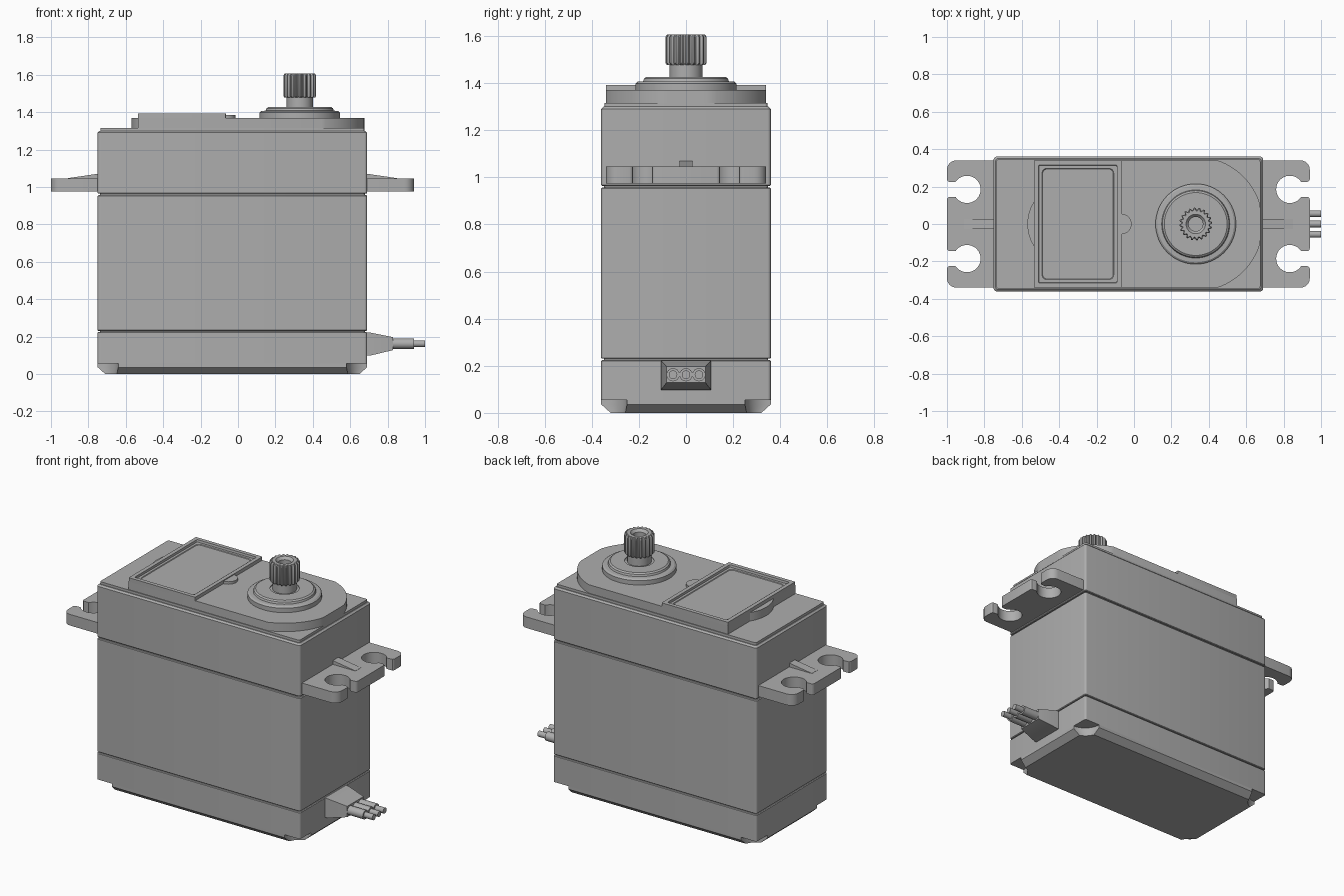
import bpy, bmesh, math
from math import sin, cos, pi, radians

old = bpy.data.objects.get("Cube")
if old:
    bpy.data.objects.remove(old)

grey = bpy.data.materials.new("mid_grey")
grey.use_nodes = True
COLOR = (0.42, 0.42, 0.42, 1)
grey.diffuse_color = COLOR
grey.node_tree.nodes["Principled BSDF"].inputs["Base Color"].default_value = COLOR

CX = -0.03            # middle of the case
HX, HY = 0.72, 0.36   # half length and half width of the case
SX = 0.33             # output shaft position


def loft(name, loops):
    """Skin a stack of equal-length 3D loops and cap both ends."""
    bm = bmesh.new()
    rings = [[bm.verts.new(p) for p in loop] for loop in loops]
    n = len(rings[0])
    for a, b in zip(rings, rings[1:]):
        for i in range(n):
            j = (i + 1) % n
            bm.faces.new((a[i], a[j], b[j], b[i]))
    bm.faces.new(rings[0][::-1])
    bm.faces.new(rings[-1])
    bmesh.ops.recalc_face_normals(bm, faces=bm.faces)
    mesh = bpy.data.meshes.new(name)
    bm.to_mesh(mesh)
    bm.free()
    mesh.materials.append(grey)
    obj = bpy.data.objects.new(name, mesh)
    bpy.context.collection.objects.link(obj)
    bpy.ops.object.select_all(action="DESELECT")
    obj.select_set(True)
    bpy.context.view_layer.objects.active = obj
    bpy.ops.object.shade_smooth_by_angle(angle=radians(30))
    return obj


def at_z(outline, z):
    return [(x, y, z) for x, y in outline]


def prism(name, outline, z0, z1):
    return loft(name, [at_z(outline, z0), at_z(outline, z1)])


def arc(cx, cy, r, a0, a1, n):
    return [(cx + r * cos(radians(a0 + (a1 - a0) * i / n)),
             cy + r * sin(radians(a0 + (a1 - a0) * i / n))) for i in range(n + 1)]


def rounded(cx, cy, hx, hy, r):
    pts = []
    for k, (sx, sy) in enumerate(((1, 1), (-1, 1), (-1, -1), (1, -1))):
        pts += arc(cx + sx * (hx - r), cy + sy * (hy - r), r, 90 * k, 90 * k + 90, 4)
    return pts


def case_block(name, z0, z1, bevel_low, bevel_high):
    def ring(inset, z):
        return at_z(rounded(CX, 0, HX - inset, HY - inset, 0.014), z)
    loops = [ring(bevel_low, z0), ring(0, z0 + bevel_low),
             ring(0, z1 - bevel_high), ring(bevel_high, z1)]
    return loft(name, loops if bevel_low else loops[1:])


def turned(name, profile, n=64):
    """Round part on the shaft axis from (radius, height) pairs."""
    return loft(name, [at_z(arc(SX, 0, r, 0, 360 - 360 / n, n - 1), z) for r, z in profile])


# Three case sections separated by thin grooves
case_block("lower_case", 0.055, 0.225, 0, 0.004)
case_block("middle_case", 0.23, 0.956, 0.004, 0.004)
case_block("upper_case", 0.964, 1.30, 0.004, 0.01)
prism("groove_core", rounded(CX, 0, HX - 0.012, HY - 0.012, 0.01), 0.1, 1.2)


# Chamfered base with a round screw pocket in each corner
def pocketed(inset, r=0.11):
    a = math.degrees(math.asin(inset / r))
    pts = []
    for k, (sx, sy) in enumerate(((1, 1), (-1, 1), (-1, -1), (1, -1))):
        pts += arc(CX + sx * HX, sy * HY, r, 270 - a + 90 * k, 180 + a + 90 * k, 10)
    return pts


loft("base_plate", [at_z(pocketed(0.04), 0), at_z(pocketed(0), 0.036), at_z(pocketed(0), 0.055)])

# Top lid and raised gear cover
prism("top_lid", rounded(CX, 0, HX - 0.015, HY - 0.015, 0.01), 1.29, 1.316)
edge = math.degrees(math.asin(0.34 / 0.36))
cover = [(min(x, 0.675), y) for x, y in arc(SX, 0, 0.36, -edge, edge, 40)]
prism("gear_cover", [(-0.535, -0.34)] + cover + [(-0.535, 0.34)], 1.31, 1.37)
prism("cover_bulge", arc(-0.35, 0, 0.22, 125, 235, 24), 1.315, 1.37)

# Label frame with a sunken centre and a small finger tab
FX, FH = -0.30, 0.235


def frame(inset, z, r):
    return at_z(rounded(FX, 0, FH - inset, 0.34 - inset, r), z)


loft("label_frame", [frame(0, 1.365, 0.004), frame(0, 1.392, 0.004), frame(0.025, 1.392, 0.006),
                     frame(0.027, 1.378, 0.006), frame(0.043, 1.378, 0.025),
                     frame(0.046, 1.374, 0.025)])
prism("finger_tab", arc(-0.067, 0, 0.054, -90, 90, 16), 1.36, 1.386)

# Bearing boss and output shaft
turned("bearing_boss", [(0.215, 1.36), (0.215, 1.398), (0.205, 1.406), (0.182, 1.408),
                        (0.178, 1.42), (0.168, 1.427), (0.085, 1.427), (0.085, 1.422)])
turned("shaft_neck", [(0.07, 1.41), (0.07, 1.50)])
TEETH = 20


def spline(scale, z):
    pts = []
    for i in range(TEETH * 4):
        a = 2 * pi * (i + 0.5) / (TEETH * 4)
        r = (0.088 if i % 4 < 2 else 0.077) * scale
        pts.append((SX + r * cos(a), r * sin(a), z))
    return pts


def bore(r, z):
    return [(SX + r * cos(2 * pi * (i + 0.5) / (TEETH * 4)),
             r * sin(2 * pi * (i + 0.5) / (TEETH * 4)), z) for i in range(TEETH * 4)]


loft("shaft_spline", [spline(0.93, 1.478), spline(1, 1.486), spline(1, 1.595), spline(0.92, 1.606),
                      bore(0.052, 1.606), bore(0.038, 1.59), bore(0.038, 1.53)])

# Mounting ears with open screw slots and a tapered rib
half = [(-0.01, 0.34)] + arc(0.20, 0.29, 0.05, 90, 0, 6)
half += arc(0.235, 0.24, 0.015, 0, -90, 3)
half += arc(0.143, 0.185, 0.073, 33, 327, 28)
half += arc(0.235, 0.13, 0.015, 90, 0, 3)
ear = half + [(u, -y) for u, y in reversed(half)]
for side, label in ((1, "left"), (-1, "right")):
    root = CX + side * HX
    prism(label + "_mounting_ear", [(root + side * u, y) for u, y in ear], 0.975, 1.046)
    rib = [(-0.01, 1.03), (0.16, 1.03), (0.16, 1.047), (-0.01, 1.072)]
    loft(label + "_ear_rib", [[(root + side * u, y, z) for u, z in rib] for y in (-0.028, 0.028)])


# Cable strain relief and three wires on the left end
def section(x, hy, z0, z1):
    return [(x, -hy, z0), (x, hy, z0), (x, hy, z1), (x, -hy, z1)]


loft("strain_relief", [section(0.67, 0.106, 0.098, 0.222), section(0.705, 0.106, 0.098, 0.222),
                       section(0.83, 0.083, 0.128, 0.197)])
for k, label in ((-1, "front"), (0, "middle"), (1, "back")):
    wire = [(0.82, 0.028), (0.94, 0.028), (0.94, 0.018), (1.0, 0.018)]
    loft(label + "_wire", [[(x, y, z) for y, z in arc(k * 0.055, 0.162, r, 0, 345, 23)]
                           for x, r in wire])
